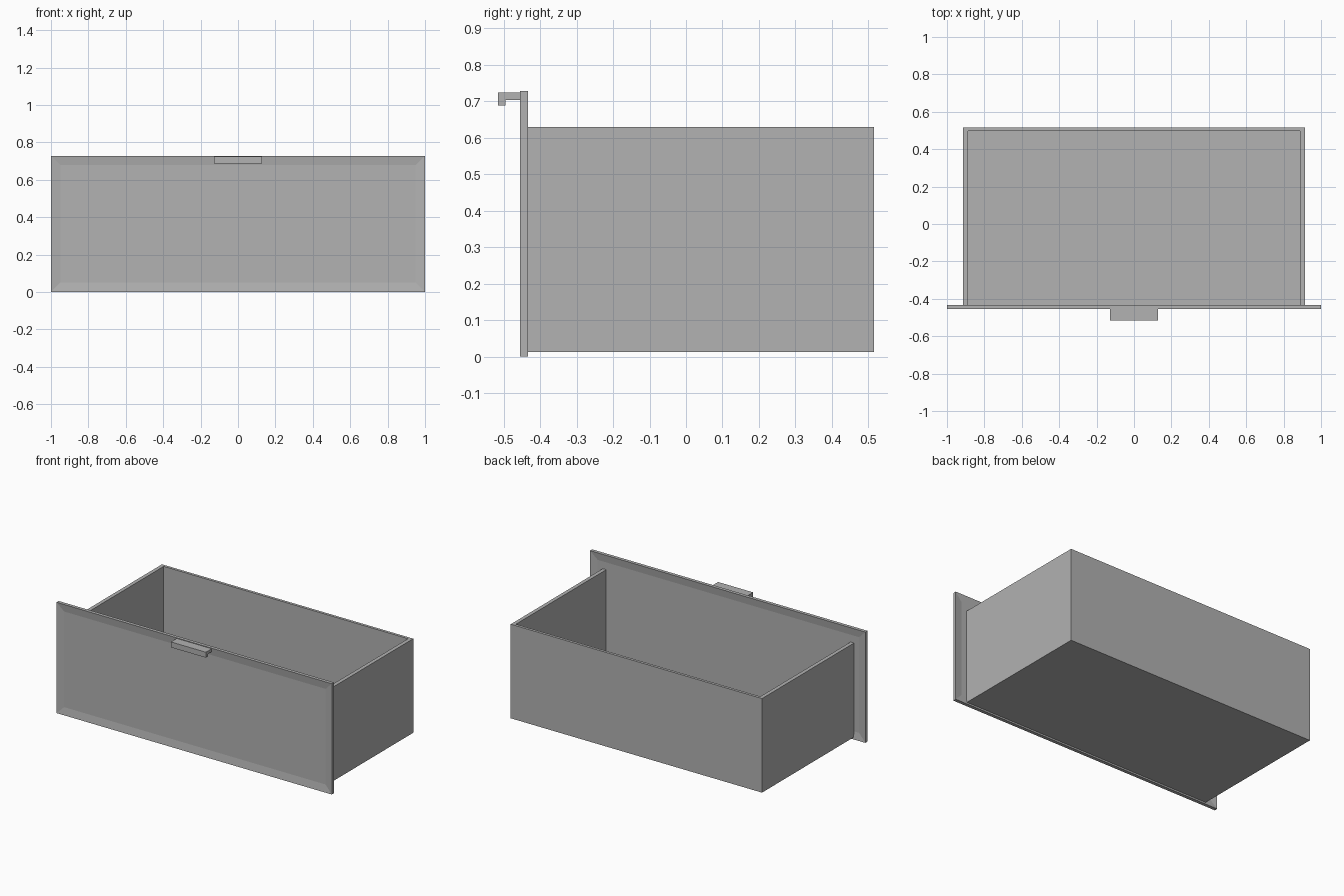
import bpy, bmesh

old = bpy.data.objects.get("Cube")
if old:
    bpy.data.objects.remove(old, do_unlink=True)

grey = bpy.data.materials.new("plain grey")
grey.use_nodes = True
COLOUR = (0.445, 0.445, 0.445, 1)
grey.diffuse_color = COLOUR
grey.node_tree.nodes["Principled BSDF"].inputs["Base Color"].default_value = COLOUR


def finish(name, bm):
    bmesh.ops.recalc_face_normals(bm, faces=bm.faces)
    mesh = bpy.data.meshes.new(name)
    bm.to_mesh(mesh)
    bm.free()
    mesh.materials.append(grey)
    obj = bpy.data.objects.new(name, mesh)
    bpy.context.collection.objects.link(obj)
    return obj


def block(x, y, z):
    """Box mesh spanning the given (low, high) ranges."""
    bm = bmesh.new()
    bmesh.ops.create_cube(bm, size=1)
    for v in bm.verts:
        v.co = [r[0] if c < 0 else r[1] for c, r in zip(v.co, (x, y, z))]
    return bm


def inset_facing(bm, axis, sign, thickness, depth):
    """Inset the face pointing along the signed axis and sink it."""
    bm.normal_update()
    faces = [f for f in bm.faces if f.normal[axis] * sign > 0.9]
    bmesh.ops.inset_region(bm, faces=faces, thickness=thickness, use_even_offset=True)
    for v in faces[0].verts:
        v.co[axis] -= sign * depth


FRONT, BACK = -0.455, -0.433
RECESS = 0.007

# Front panel: a frame with a sunken field on both sides
bm = block((-1, 1), (FRONT, BACK), (0, 0.728))
inset_facing(bm, 1, -1, 0.05, RECESS)
inset_facing(bm, 1, 1, 0.05, RECESS)
finish("front_panel", bm)

# Tray: two sides, a back and a bottom, seated in the rear recess
W, WALL = 0.913, 0.025
SEAT, REAR, BACK_WALL = BACK - RECESS, 0.515, 0.018
LOW, TOP, FLOOR = 0.012, 0.63, 0.03
bm = bmesh.new()
outline = [(-W, SEAT), (-W, REAR), (W, REAR), (W, SEAT),
           (W - WALL, SEAT), (W - WALL, REAR - BACK_WALL),
           (WALL - W, REAR - BACK_WALL), (WALL - W, SEAT)]
wall = bm.faces.new([bm.verts.new((x, y, LOW)) for x, y in outline])
top = bmesh.ops.extrude_face_region(bm, geom=[wall], use_keep_orig=True)
for v in (g for g in top["geom"] if isinstance(g, bmesh.types.BMVert)):
    v.co.z = TOP
finish("tray_walls", bm)
finish("tray_bottom", block((WALL - W, W - WALL), (SEAT, REAR - BACK_WALL), (LOW, FLOOR)))

# Handle: an L-shaped lip pull extruded across the middle
HALF, TIP, LIP = 0.127, -0.515, 0.02
profile = [(FRONT, 0.724), (TIP, 0.724), (TIP, 0.688),
           (TIP + LIP, 0.688), (TIP + LIP, 0.704), (FRONT, 0.704)]
bm = bmesh.new()
end = bm.faces.new([bm.verts.new((-HALF, y, z)) for y, z in profile])
far = bmesh.ops.extrude_face_region(bm, geom=[end], use_keep_orig=True)
for v in (g for g in far["geom"] if isinstance(g, bmesh.types.BMVert)):
    v.co.x = HALF
finish("handle", bm)
